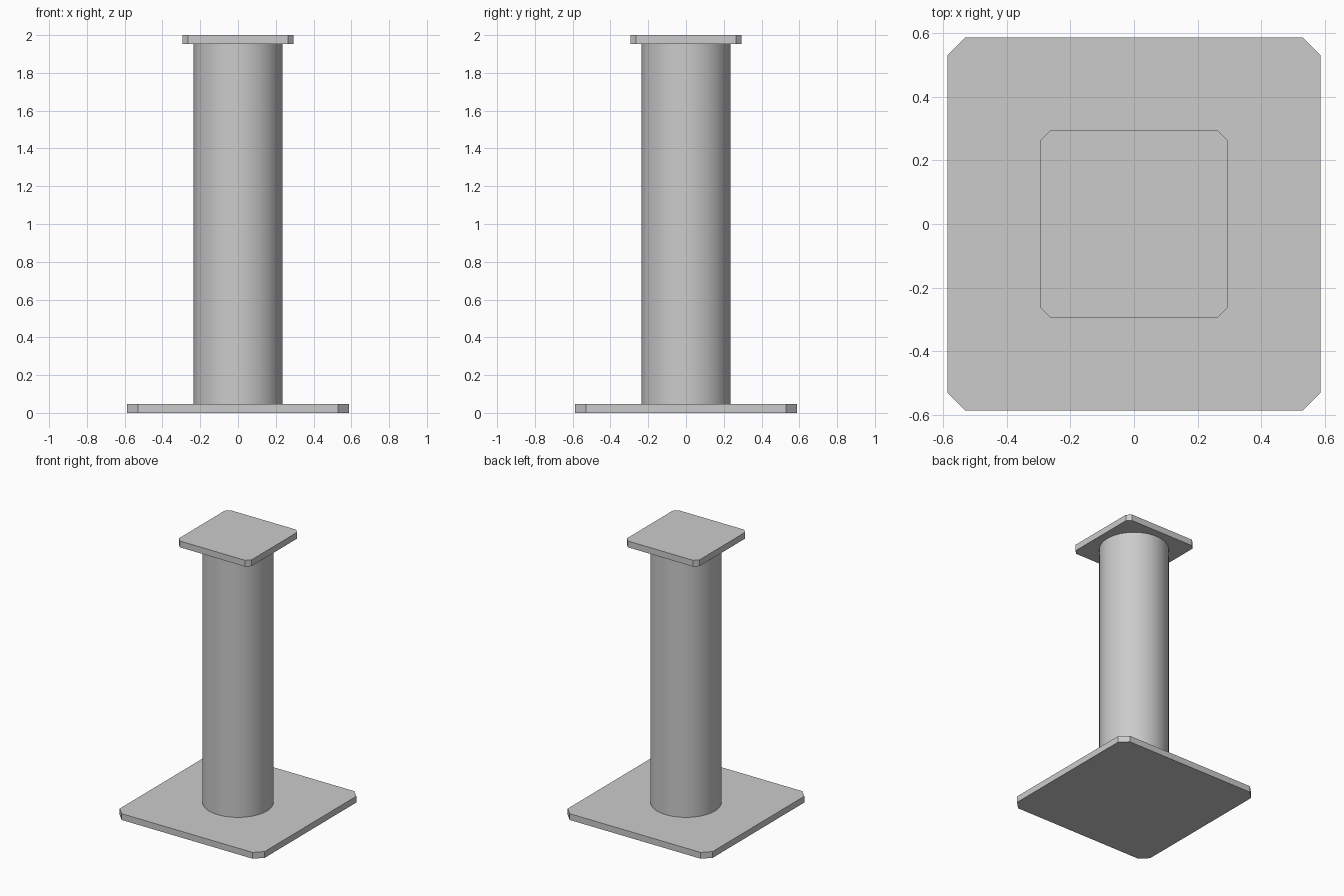
import bpy
import bmesh

if "Cube" in bpy.data.objects:
    bpy.data.objects.remove(bpy.data.objects["Cube"])


def plate(name, half, chamfer, z0, z1):
    """Square plate with chamfered corners, extruded from z0 to z1."""
    a, b = half, half - chamfer
    outline = [(b, -a), (a, -b), (a, b), (b, a), (-b, a), (-a, b), (-a, -b), (-b, -a)]
    bm = bmesh.new()
    face = bm.faces.new([bm.verts.new((x, y, z0)) for x, y in outline])
    ext = bmesh.ops.extrude_face_region(bm, geom=[face], use_keep_orig=True)
    top = [v for v in ext["geom"] if isinstance(v, bmesh.types.BMVert)]
    bmesh.ops.translate(bm, verts=top, vec=(0, 0, z1 - z0))
    bmesh.ops.recalc_face_normals(bm, faces=bm.faces)
    mesh = bpy.data.meshes.new(name)
    bm.to_mesh(mesh)
    bm.free()
    obj = bpy.data.objects.new(name, mesh)
    bpy.context.collection.objects.link(obj)
    return obj


THICK = 0.046
HEIGHT = 2.0

# Floor plate and smaller cap plate
plate("base_plate", 0.587, 0.057, 0.0, THICK)
plate("top_plate", 0.294, 0.03, HEIGHT - THICK, HEIGHT)

# Round column between the plates
bpy.ops.mesh.primitive_cylinder_add(
    vertices=64, radius=0.235, depth=HEIGHT - 2 * THICK, location=(0, 0, HEIGHT / 2))
column = bpy.context.object
column.name = "column"
bpy.ops.object.shade_smooth_by_angle()
